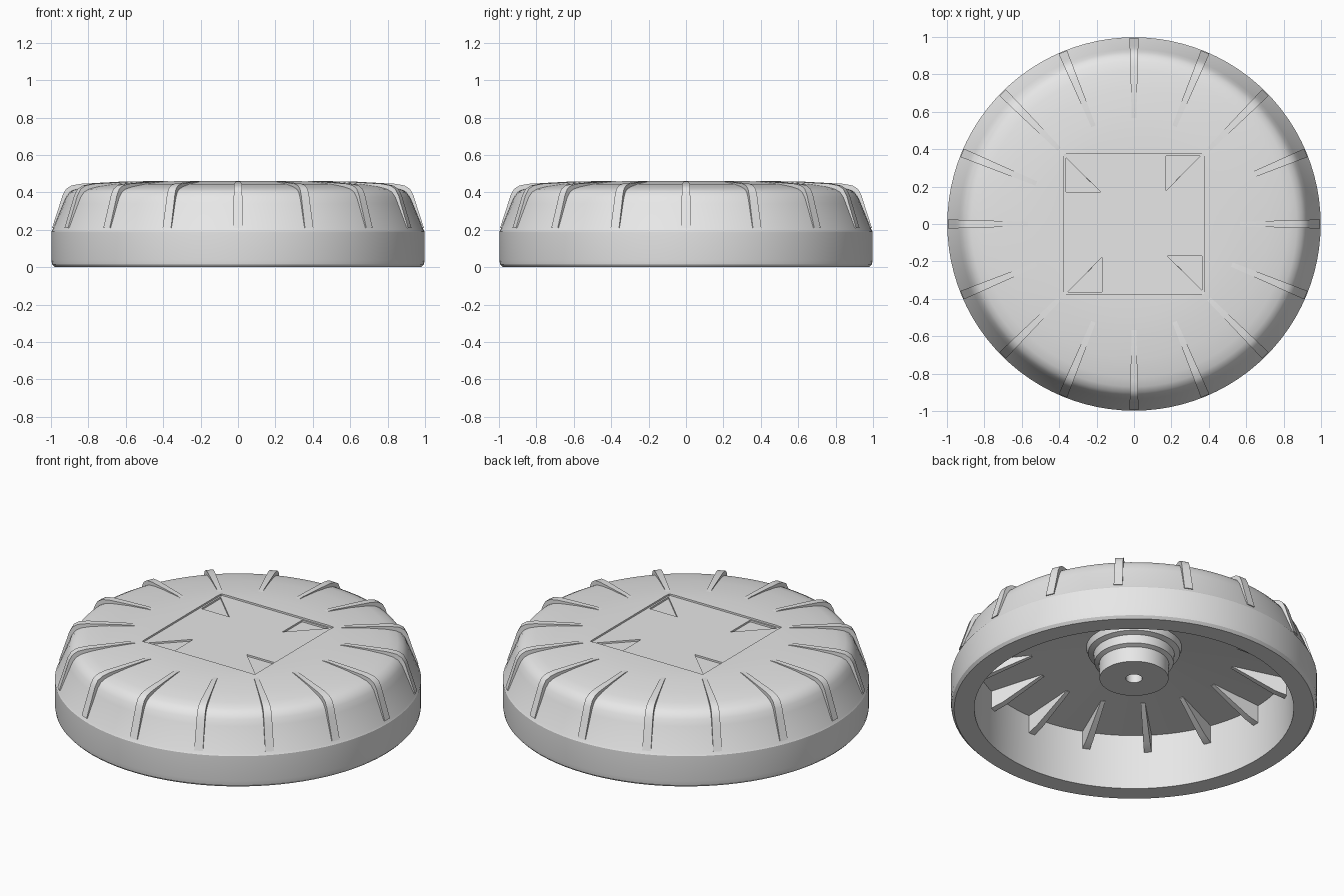
import bpy
import bmesh
from math import cos, sin, pi, radians
from mathutils import Matrix, Vector

if "Cube" in bpy.data.objects:
    bpy.data.objects.remove(bpy.data.objects["Cube"])

grey = bpy.data.materials.new("plain grey")
grey.use_nodes = True
grey.diffuse_color = (0.8, 0.8, 0.8, 1)
grey.node_tree.nodes["Principled BSDF"].inputs["Base Color"].default_value = (0.8, 0.8, 0.8, 1)


def finish(name, bm):
    bmesh.ops.recalc_face_normals(bm, faces=bm.faces)
    mesh = bpy.data.meshes.new(name)
    bm.to_mesh(mesh)
    bm.free()
    mesh.materials.append(grey)
    obj = bpy.data.objects.new(name, mesh)
    bpy.context.collection.objects.link(obj)
    return obj


def smooth(obj, angle=30):
    bpy.ops.object.select_all(action="DESELECT")
    obj.select_set(True)
    bpy.context.view_layer.objects.active = obj
    bpy.ops.object.shade_smooth_by_angle(angle=radians(angle))


def lathe(name, profile, steps=96):
    bm = bmesh.new()
    verts = [bm.verts.new((r, 0, z)) for r, z in profile]
    edges = [bm.edges.new(pair) for pair in zip(verts, verts[1:])]
    bmesh.ops.spin(bm, geom=verts + edges, cent=(0, 0, 0), axis=(0, 0, 1),
                   angle=2 * pi, steps=steps)
    bmesh.ops.remove_doubles(bm, verts=bm.verts, dist=0.0001)
    return finish(name, bm)


def add_pocket(bm, points, top, floor, draft):
    """Prism whose floor is drawn in towards its centre."""
    mid = sum((Vector(p) for p in points), Vector((0, 0))) / len(points)
    upper = [bm.verts.new((p[0], p[1], top)) for p in points]
    low = [mid + (Vector(p) - mid) * draft for p in points]
    lower = [bm.verts.new((p.x, p.y, floor)) for p in low]
    bm.faces.new(upper)
    bm.faces.new(lower[::-1])
    n = len(points)
    for i in range(n):
        j = (i + 1) % n
        bm.faces.new((upper[i], lower[i], lower[j], upper[j]))


# Hollow cap with a stepped hub and bore underneath
outside = [(0, .46), (.5, .46), (.6, .454), (.72, .444), (.82, .43), (.87, .418),
           (.9, .402), (.92, .375), (.935, .34), (.992, .2), (.998, .19),
           (.998, .04), (.994, .015), (.98, 0)]
inside = [(.87, 0), (.865, .33), (.26, .385), (.25, .35), (.22, .34), (.215, .29),
          (.19, .28), (.188, .19), (.045, .19), (.045, .36), (0, .36)]
cap = lathe("cap_body", outside + inside)

# Shallow square recess, then four corner triangles turned about the centre
bm = bmesh.new()
half = 0.383
add_pocket(bm, [(-half, -half), (half, -half), (half, half), (-half, half)], .6, .45, .975)
square_cutter = finish("square_cutter", bm)

bm = bmesh.new()
for k in range(4):
    turn = Matrix.Rotation(k * pi / 2, 2)
    corner = [turn @ Vector(p) for p in ((-.37, .366), (-.37, .165), (-.165, .165))]
    add_pocket(bm, corner, .6, .44, .9)
triangle_cutter = finish("triangle_cutter", bm)

cutters = (square_cutter, triangle_cutter)
for cutter in cutters:
    cutter.hide_render = True
    mod = cap.modifiers.new(cutter.name, "BOOLEAN")
    mod.operation = "DIFFERENCE"
    mod.solver = "EXACT"
    mod.object = cutter
graph = bpy.context.evaluated_depsgraph_get()
cut_mesh = bpy.data.meshes.new_from_object(cap.evaluated_get(graph))
cap.modifiers.clear()
cap.data = cut_mesh
for cutter in cutters:
    bpy.data.objects.remove(cutter)
smooth(cap)

# Sixteen tapered grip ribs wrapping the shoulder and showing inside
rib_top = [(.52, .452), (.6, .459), (.84, .446), (.89, .437), (.92, .418),
           (.938, .385), (.952, .34), (.994, .21)]
rib_under = [(.9, .215), (.80, .243), (.56, .355)]
for k in range(16):
    bm = bmesh.new()
    spin = Matrix.Rotation(k * pi / 8, 4, "Z")
    sides = []
    for s in (1, -1):
        sides.append([bm.verts.new(spin @ Vector((r, s * (.011 + .028 * (r - .52)), z)))
                      for r, z in rib_top + rib_under])
    left, right = sides
    bm.faces.new(left)
    bm.faces.new(right[::-1])
    n = len(left)
    for i in range(n):
        j = (i + 1) % n
        bm.faces.new((left[i], right[i], right[j], left[j]))
    smooth(finish(f"grip_rib_{k + 1}", bm), 35)
